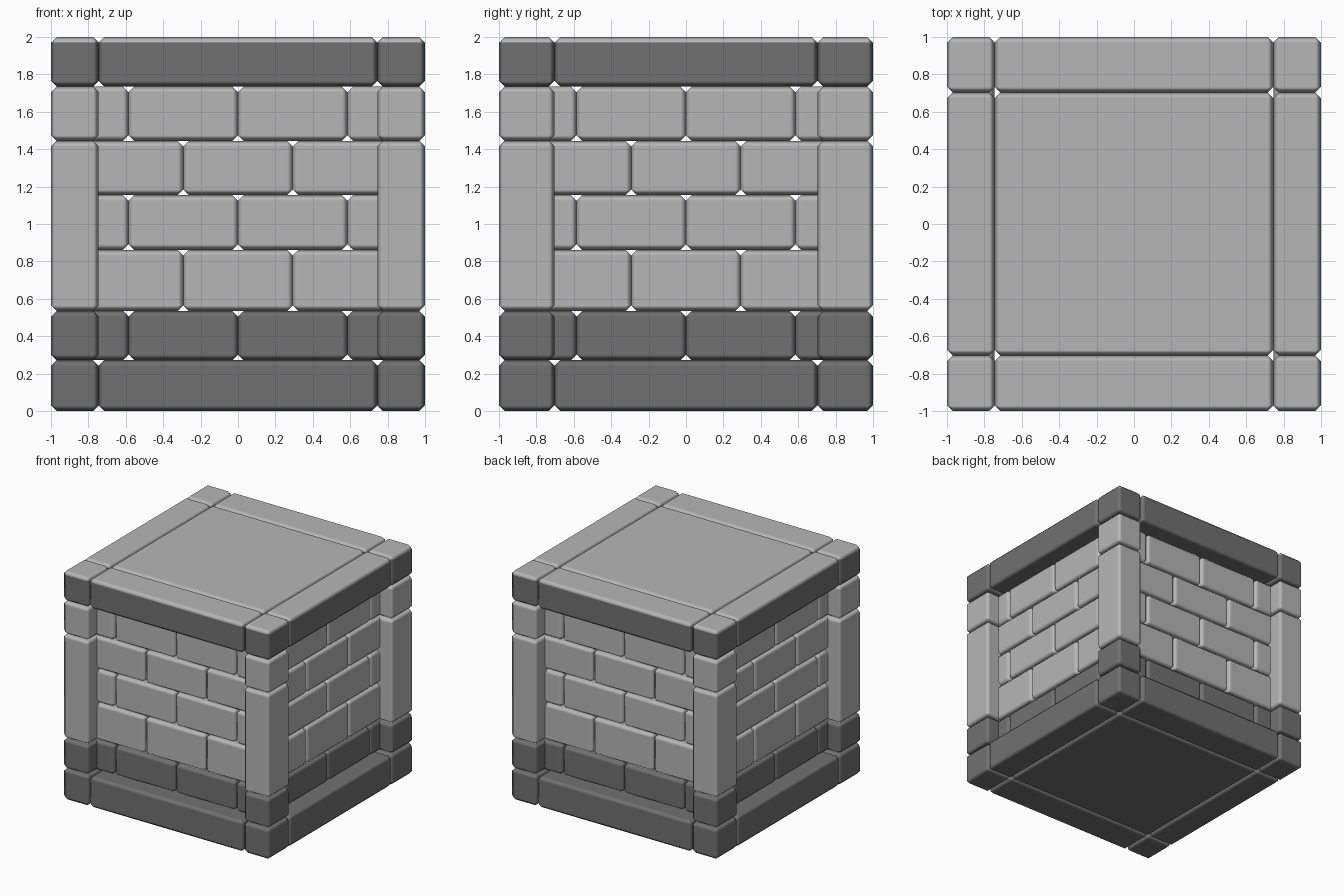
import bpy, bmesh
from mathutils import Matrix, Vector

if "Cube" in bpy.data.objects:
    bpy.data.objects.remove(bpy.data.objects["Cube"])

BEVEL = 0.03


def material(name, value):
    m = bpy.data.materials.new(name)
    m.diffuse_color = (value, value, value, 1)
    m.use_nodes = True
    m.node_tree.nodes["Principled BSDF"].inputs["Base Color"].default_value = m.diffuse_color
    return m


LIGHT = material("light stone", 0.47)
DARK = material("dark stone", 0.165)


def block(name, lo, hi, dark=False, light_top=False):
    """Chamfered stone block between two corners."""
    lo, hi = Vector([min(p) for p in zip(lo, hi)]), Vector([max(p) for p in zip(lo, hi)])
    bm = bmesh.new()
    size = hi - lo
    bmesh.ops.create_cube(bm, size=1, matrix=Matrix.Translation((lo + hi) / 2)
                          @ Matrix.Diagonal((*size, 1)))
    bmesh.ops.bevel(bm, geom=bm.edges[:], offset=BEVEL, segments=1,
                    affect='EDGES', profile=0.5)
    bm.normal_update()
    for f in bm.faces:
        f.smooth = True
        f.material_index = int(dark and not (light_top and f.normal.z > 0.3))
    me = bpy.data.meshes.new(name)
    bm.to_mesh(me)
    bm.free()
    me.materials.append(LIGHT)
    me.materials.append(DARK)
    ob = bpy.data.objects.new(name, me)
    bpy.context.collection.objects.link(ob)
    wn = ob.modifiers.new("flat face normals", 'WEIGHTED_NORMAL')
    wn.weight = 100
    return ob


X, Y = 0.745, 0.703          # inner edges of the corner pieces
SIGNS = (-1, 1)

# base and cap layers: centre slab, four beams, four corner stones
for label, z0, z1, top in (("base", 0, 0.272, False), ("cap", 1.735, 2, True)):
    block(label + "_slab", (-X, -Y, z0), (X, Y, z1), True, top)
    for s in SIGNS:
        block(label + "_front_back_beam", (-X, s * Y, z0), (X, s, z1), True, top)
        block(label + "_side_beam", (s * X, -Y, z0), (s, Y, z1), True, top)
        for t in SIGNS:
            block(label + "_corner", (s * X, t * Y, z0), (s, t, z1), True, top)

# corner pillars: dark foot, tall shaft, small head
for s in SIGNS:
    for t in SIGNS:
        for label, z0, z1, dark in (("pillar_foot", 0.272, 0.535, True),
                                    ("pillar_shaft", 0.535, 1.445, False),
                                    ("pillar_head", 1.445, 1.735, False)):
            block(label, (s * X, t * Y, z0), (s, t, z1), dark)

# recessed brick walls on all four sides, running bond
W, OUT, IN = 0.585, 0.88, 0.745
ROWS = (0.272, 0.535, 0.862, 1.155, 1.445, 1.735)
JOINTS = ((-OUT, -W, 0, W, OUT), (-OUT, -W / 2, W / 2, OUT))
for row in range(5):
    z0, z1 = ROWS[row], ROWS[row + 1]
    joints = JOINTS[row % 2]
    for a, b in zip(joints, joints[1:]):
        for s in SIGNS:
            block("front_back_brick", (a, s * IN, z0), (b, s * OUT, z1), row == 0)
            block("side_brick", (s * IN, a, z0), (s * OUT, b, z1), row == 0)
